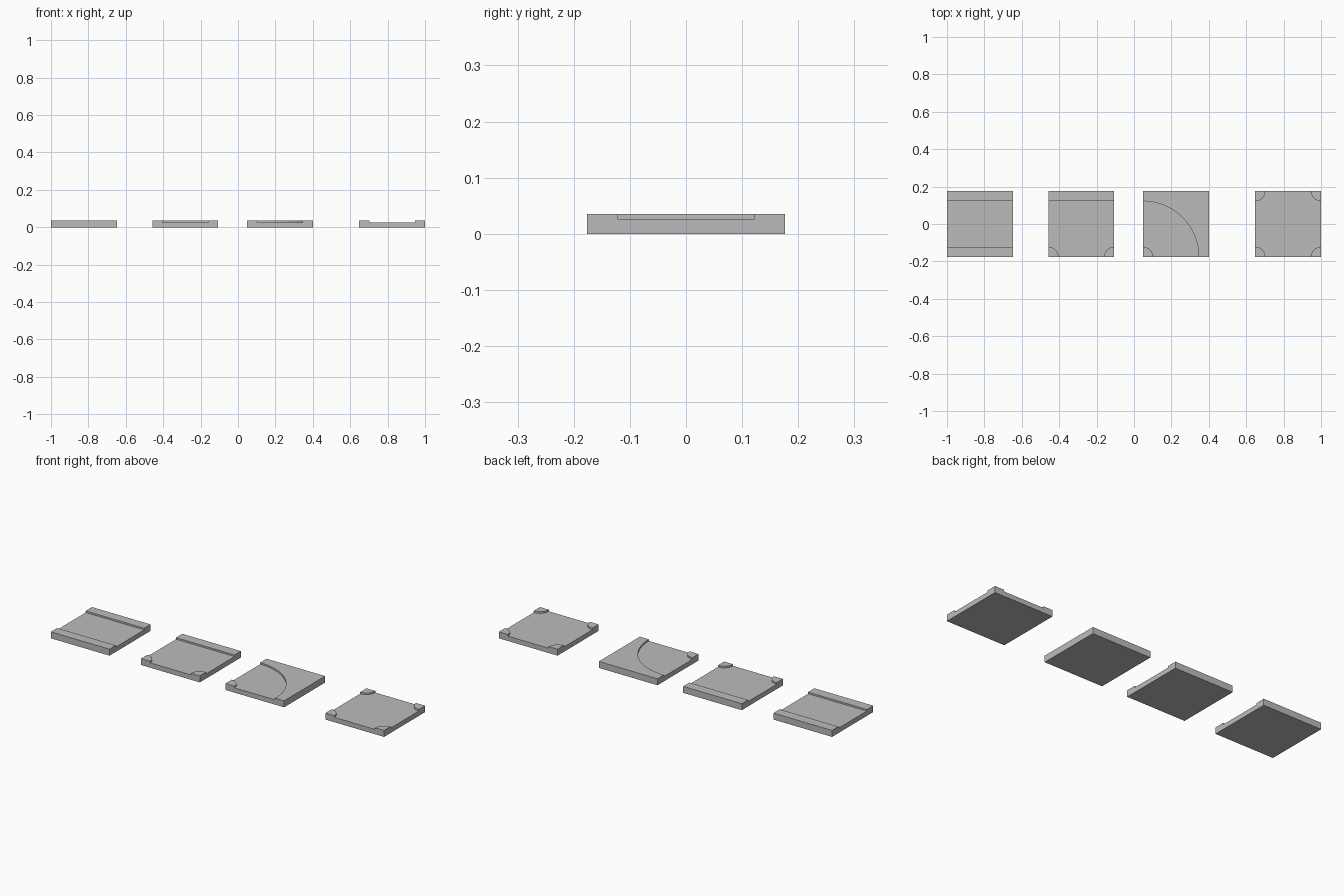
import bpy, bmesh
from math import cos, sin, pi

if "Cube" in bpy.data.objects:
    bpy.data.objects.remove(bpy.data.objects["Cube"])

H = 0.176       # half tile width
E = 0.122       # road half width
ROAD, TOP = 0.0262, 0.0352

# Dark grey concrete
grey = bpy.data.materials.new("concrete")
grey.diffuse_color = (0.5, 0.5, 0.5, 1)
grey.use_nodes = True
grey.node_tree.nodes["Principled BSDF"].inputs["Base Color"].default_value = grey.diffuse_color


def arc(cx, cy, r, a0, a1, n):
    return [(cx + r * cos(a0 + (a1 - a0) * i / n), cy + r * sin(a0 + (a1 - a0) * i / n))
            for i in range(n + 1)]


def turn(pts, k):
    for _ in range(k % 4):
        pts = [(-y, x) for x, y in pts]
    return pts


# Pavement corner edge (k quarter turns from front left), in road outline order
def corner(k):
    return turn(arc(-H, -H, H - E, pi / 2, 0, 8), k)


def corner_kerb(k):
    return turn([(-H, -H)], k) + corner(k)[::-1]


def tile(name, x, road, kerbs):
    bm = bmesh.new()

    def face(pts):
        bm.faces.new([bm.verts.new(p) for p in pts])

    face([(a, b, ROAD) for a, b in road])
    # Raised pavements: top and side walls
    for k in kerbs:
        face([(a, b, TOP) for a, b in k])
        for (a, b), (c, d) in zip(k, k[1:] + k[:1]):
            face([(a, b, ROAD), (c, d, ROAD), (c, d, TOP), (a, b, TOP)])
    bmesh.ops.remove_doubles(bm, verts=bm.verts, dist=1e-5)
    # Slab sides and underside
    rim = [e for e in bm.edges if e.is_boundary]
    ext = bmesh.ops.extrude_edge_only(bm, edges=rim)['geom']
    for v in ext:
        if isinstance(v, bmesh.types.BMVert):
            v.co.z = 0
    bmesh.ops.holes_fill(bm, edges=[e for e in bm.edges if e.is_boundary], sides=0)
    bmesh.ops.recalc_face_normals(bm, faces=bm.faces)
    me = bpy.data.meshes.new(name)
    bm.to_mesh(me)
    bm.free()
    me.materials.append(grey)
    ob = bpy.data.objects.new(name, me)
    ob.location.x = x
    bpy.context.collection.objects.link(ob)


back = [(-H, E), (H, E), (H, H), (-H, H)]
front = turn(back, 2)
bend = arc(-H, -H, H + E, 0, pi / 2, 24)

tile("straight_road", -0.824, [(-H, -E), (H, -E), (H, E), (-H, E)], [back, front])
tile("t_junction_road", -0.282, corner(0) + corner(1) + [(H, E), (-H, E)],
     [back, corner_kerb(0), corner_kerb(1)])
tile("bend_road", 0.224, corner(0) + bend,
     [corner_kerb(0), [(H, -H), (H, H), (-H, H)] + bend[::-1]])
tile("crossroads", 0.824, sum((corner(k) for k in range(4)), []),
     [corner_kerb(k) for k in range(4)])
